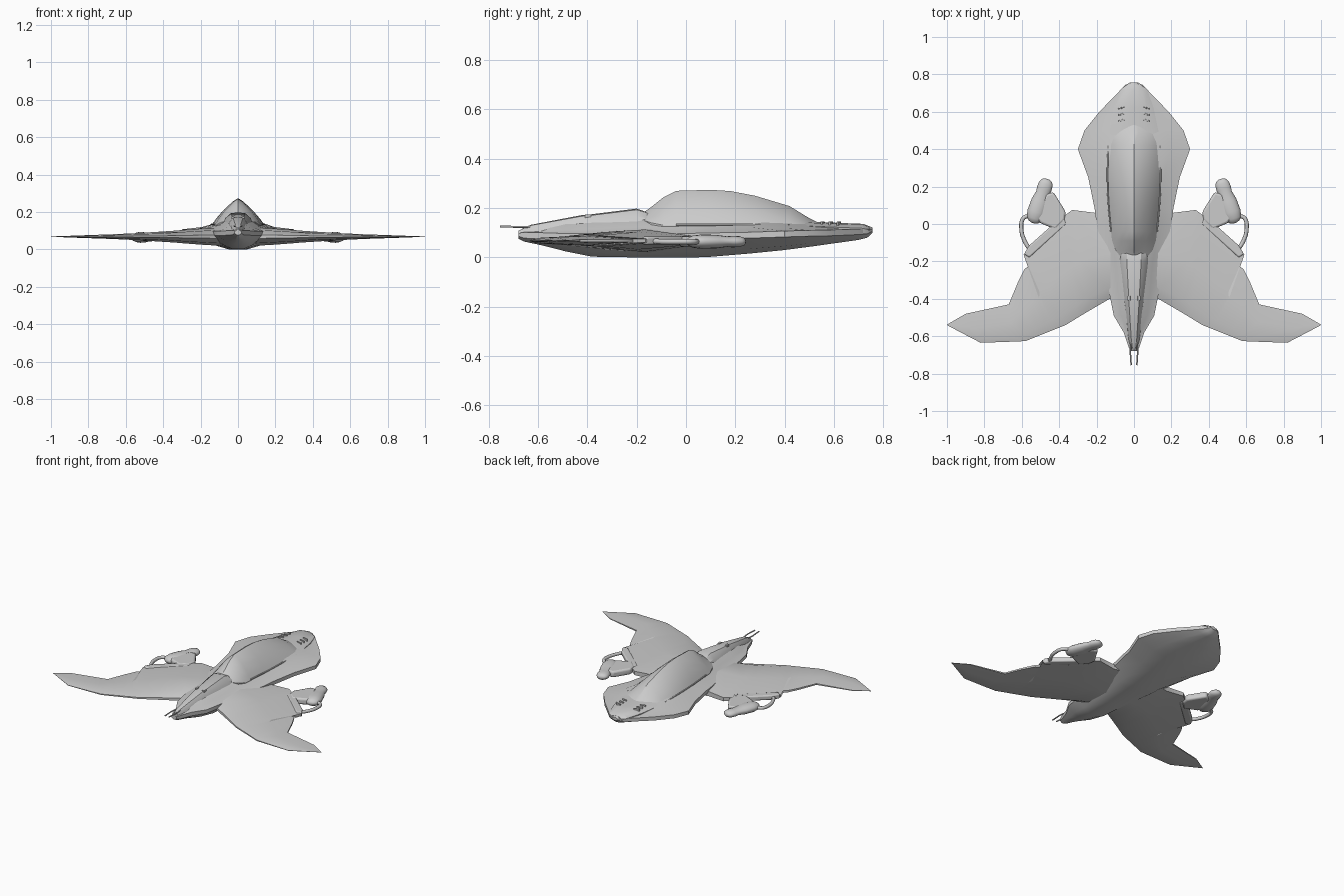
import bpy, bmesh, math
from mathutils import Vector

if "Cube" in bpy.data.objects:
    bpy.data.objects.remove(bpy.data.objects["Cube"])


def finish(name, bm, angle=28):
    """Turn a bmesh into a named, angle-smoothed object."""
    bmesh.ops.recalc_face_normals(bm, faces=bm.faces)
    me = bpy.data.meshes.new(name)
    bm.to_mesh(me)
    bm.free()
    ob = bpy.data.objects.new(name, me)
    bpy.context.collection.objects.link(ob)
    bpy.ops.object.select_all(action='DESELECT')
    ob.select_set(True)
    bpy.context.view_layer.objects.active = ob
    bpy.ops.object.shade_smooth_by_angle(angle=math.radians(angle))
    return ob


def loft(name, rings, angle=28):
    """Skin closed rings of equal point count and cap both ends."""
    bm = bmesh.new()
    vs = [[bm.verts.new(p) for p in r] for r in rings]
    n = len(rings[0])
    for a, b in zip(vs, vs[1:]):
        for i in range(n):
            j = (i + 1) % n
            bm.faces.new((a[i], a[j], b[j], b[i]))
    bm.faces.new(vs[0])
    bm.faces.new(vs[-1])
    return finish(name, bm, angle)


def sym(y, half):
    """Full ring at y from a half section running top centre to bottom centre."""
    return [(x, y, z) for x, z in half] + [(-x, y, z) for x, z in half[-2:0:-1]]


def slab(name, pts, z0, z1, bevel):
    """Extruded plan outline with rounded edges."""
    bm = bmesh.new()
    f = bm.faces.new([bm.verts.new((x, y, z0)) for x, y in pts])
    r = bmesh.ops.extrude_face_region(bm, geom=[f])
    bmesh.ops.translate(bm, vec=(0, 0, z1 - z0),
                        verts=[g for g in r['geom'] if isinstance(g, bmesh.types.BMVert)])
    ob = finish(name, bm, 40)
    m = ob.modifiers.new("bevel", 'BEVEL')
    m.width, m.segments = bevel, 3
    return ob


def tube(name, pts, radius, smooth=True):
    cu = bpy.data.curves.new(name, 'CURVE')
    cu.dimensions = '3D'
    cu.bevel_depth, cu.bevel_resolution, cu.use_fill_caps = radius, 2, True
    sp = cu.splines.new('BEZIER' if smooth else 'POLY')
    if smooth:
        sp.bezier_points.add(len(pts) - 1)
        for b, p in zip(sp.bezier_points, pts):
            b.co = p
            b.handle_left_type = b.handle_right_type = 'AUTO'
    else:
        sp.points.add(len(pts) - 1)
        for b, p in zip(sp.points, pts):
            b.co = (*p, 1)
    ob = bpy.data.objects.new(name, cu)
    bpy.context.collection.objects.link(ob)


# Fuselage: y, half width, top, rim, bottom
rings = []
for y, w, zt, ze, zb in [
        (-.68, .018, .108, .092, .076), (-.655, .03, .12, .09, .064),
        (-.58, .055, .13, .088, .048), (-.49, .108, .145, .085, .025),
        (-.38, .13, .158, .085, .003), (-.2, .155, .178, .085, 0),
        (0, .2, .18, .085, 0), (.08, .21, .178, .087, .001),
        (.25, .245, .17, .09, .015), (.4, .30, .152, .095, .03),
        (.5, .265, .142, .098, .043), (.6, .185, .136, .1, .057),
        (.7, .088, .132, .104, .071), (.735, .055, .13, .105, .08),
        (.757, .022, .12, .11, .1)]:
    d, t = zt - ze, min(.012, (zt - ze) * .4)
    rings.append(sym(y, [(0, zt), (.35 * w, zt - .15 * d), (.65 * w, zt - .58 * d), (w, ze + t),
                         (w, ze - t), (.6 * w, zb + .25 * (ze - zb)), (.25 * w, zb), (0, zb)]))
loft("fuselage", rings)

# Ridged canopy: y, half width, top, base
rings = []
for y, w, zt, zb in [(-.17, .075, .184, .15), (-.14, .1, .205, .14), (-.09, .117, .245, .13),
                     (-.04, .123, .27, .13), (.1, .135, .274, .13), (.18, .14, .269, .13),
                     (.28, .142, .25, .13), (.42, .138, .208, .122), (.49, .122, .165, .12),
                     (.52, .09, .149, .12), (.54, .04, .139, .12)]:
    d = zt - zb
    rings.append(sym(y, [(0, zt), (.2 * w, zt - .12 * d), (.55 * w, zt - .42 * d),
                         (.85 * w, zt - .77 * d), (w, zb), (w, zb - .02), (0, zb - .02)]))
loft("canopy", rings)

# Nose cowl in front of the canopy
rings = []
for y, w, zt, zb in [(-.665, .018, .116, .09), (-.63, .03, .132, .09), (-.42, .06, .172, .1),
                     (-.4, .062, .173, .1), (-.2, .085, .198, .12), (-.155, .085, .182, .12)]:
    d = zt - zb
    rings.append(sym(y, [(0, zt), (.45 * w, zt - .06 * d), (.8 * w, zt - .4 * d), (w, zb), (0, zb)]))
loft("nose_cowl", rings)

# Raised rear deck
rings = []
for y, w, zt in [(.3, .145, .15), (.5, .13, .145), (.62, .105, .14), (.72, .07, .136), (.745, .045, .126)]:
    rings.append(sym(y, [(0, zt), (.6 * w, zt - .004), (w, zt - .018), (w, .1), (0, .1)]))
loft("rear_deck", rings)

# Wing stations: leading x, y, trailing x, y, half thickness
WING = [(.05, -.36, .05, .1, .05), (.13, -.4, .21, .06, .045), (.25, -.47, .33, .075, .036),
        (.3, -.5, .37, .045, .032), (.365, -.54, .55, -.12, .024), (.42, -.562, .59, -.165, .021),
        (.47, -.582, .545, -.215, .02), (.52, -.602, .585, -.24, .018), (.58, -.626, .62, -.31, .016),
        (.65, -.629, .67, -.43, .013), (.82, -.635, .9, -.48, .006), (.998, -.542, 1, -.538, .001)]

for s, side in ((1, "right"), (-1, "left")):
    rings = []
    for lx, ly, tx, ty, h in WING:
        def at(f, dz):
            return (s * (lx + (tx - lx) * f), ly + (ty - ly) * f, .068 + dz)
        rings.append([at(0, .2 * h), at(.12, .75 * h), at(.5, h), at(1, .35 * h),
                      at(1, -.35 * h), at(.5, -h), at(.12, -.75 * h), at(0, -.2 * h)])
    loft(side + "_wing", rings, 35)

    # Engine pod: round knob swelling into a fatter tail
    a, b = Vector((.463, .24)), Vector((.54, .005))
    ax = (b - a).normalized()
    nr = Vector((-ax.y, ax.x))
    rings = []
    for f, r in [(0, .012), (.03, .028), (.1, .038), (.22, .04), (.32, .037), (.5, .047),
                 (.75, .05), (.9, .043), (.97, .028), (1, .01)]:
        c = a.lerp(b, f)
        rings.append([(s * (c.x + nr.x * r * math.cos(t)), c.y + nr.y * r * math.cos(t),
                       .064 + .58 * r * math.sin(t)) for t in [k * math.tau / 16 for k in range(16)]])
    loft(side + "_pod", rings, 50)

    # Pod mount and cable loop
    slab(side + "_pod_mount", [(s * x, y) for x, y in
         [(.43, .17), (.365, .065), (.37, .02), (.42, -.03), (.5, .005), (.53, .04), (.47, .16)]],
         .044, .086, .012)
    tube(side + "_pod_cable", [(s * .565, .045, .064), (s * .592, .03, .064),
                               (s * .602, -.03, .064), (s * .585, -.09, .064), (s * .555, -.14, .066)], .011)
    # Fairing along the wing edge where the cable lands
    slab(side + "_edge_fairing", [(s * x, y) for x, y in
         [(.38, .045), (.56, -.115), (.588, -.16), (.56, -.18), (.36, 0)]], .052, .084, .008)

    # Nose gun, deck vents and canopy seam
    tube(side + "_gun", [(s * .012, -.62, .124), (s * .02, -.68, .124), (s * .015, -.755, .125)], .004, False)
    for k in range(3):
        y = .555 + .033 * k
        slab(f"{side}_vent_{k}", [(s * .05, y), (s * .085, y - .01), (s * .085, y - .002), (s * .05, y + .008)],
             .125, .145, .001)
    tube(side + "_canopy_seam", [(s * .123, -.04, .134), (s * .136, .1, .134), (s * .142, .25, .134),
                                 (s * .138, .42, .13)], .004)
    slab(side + "_cowl_slot", [(s * .02, -.41), (s * .034, -.41), (s * .034, -.385), (s * .02, -.385)],
         .15, .175, .001)
